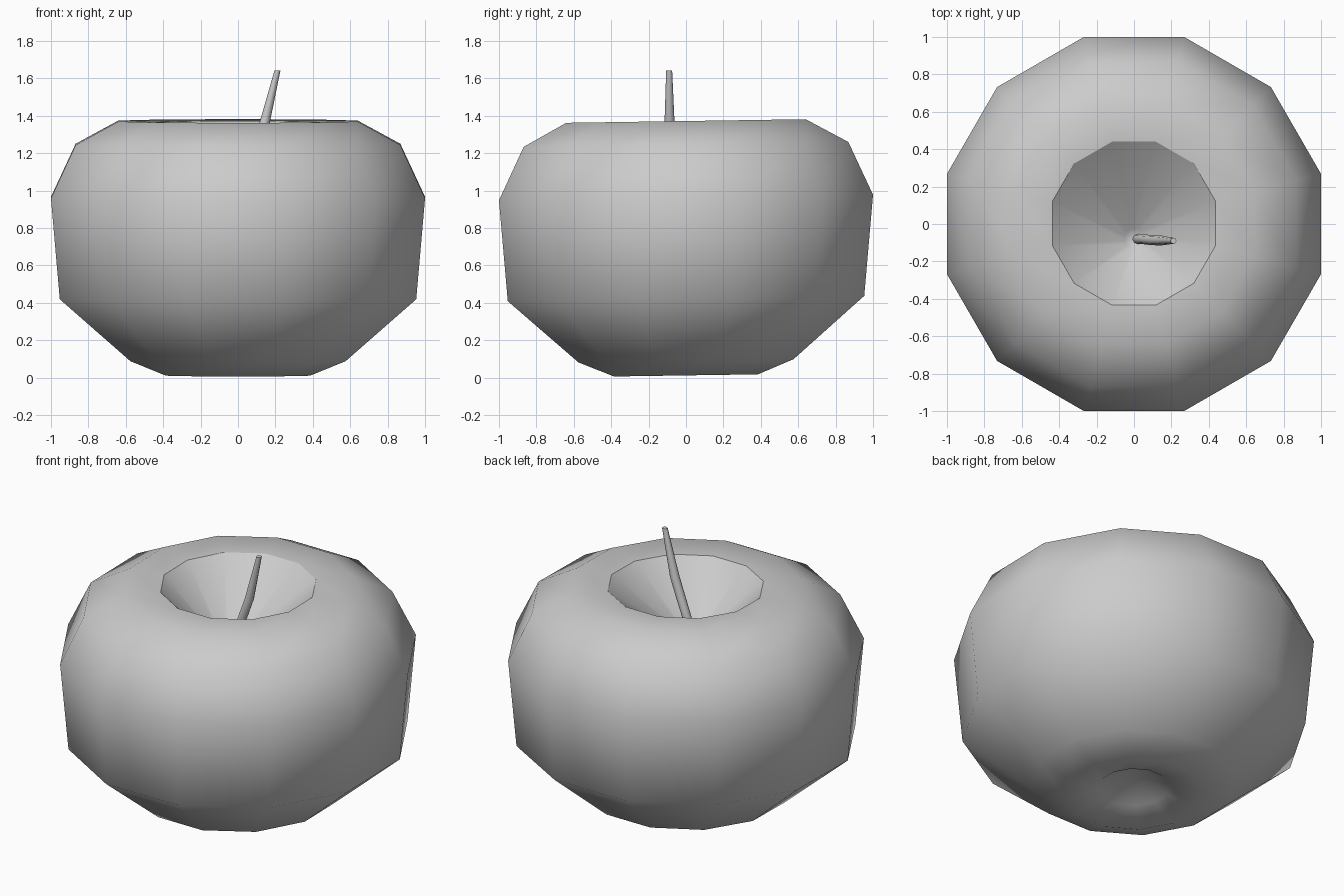
import bpy, bmesh, math
from mathutils import Vector

if "Cube" in bpy.data.objects:
    bpy.data.objects.remove(bpy.data.objects["Cube"])


def skin(name, rings, cap=False, sharp=()):
    """Join successive rings of points with quads (single-point rings become fans)."""
    bm = bmesh.new()
    loops = [[bm.verts.new(p) for p in ring] for ring in rings]
    for a, b in zip(loops, loops[1:]):
        n = max(len(a), len(b))
        for i in range(n):
            j = (i + 1) % n
            if len(a) == 1:
                bm.faces.new((a[0], b[j], b[i]))
            elif len(b) == 1:
                bm.faces.new((a[i], a[j], b[0]))
            else:
                bm.faces.new((a[i], a[j], b[j], b[i]))
    if cap:
        bm.faces.new(loops[0])
        bm.faces.new(loops[-1])
    bmesh.ops.recalc_face_normals(bm, faces=bm.faces)
    for f in bm.faces:
        f.smooth = len(f.verts) <= 4
    for k in sharp:
        for i, v in enumerate(loops[k]):
            e = bm.edges.get((v, loops[k][(i + 1) % len(loops[k])]))
            e.smooth = False
    mesh = bpy.data.meshes.new(name)
    bm.to_mesh(mesh)
    bm.free()
    obj = bpy.data.objects.new(name, mesh)
    bpy.context.collection.objects.link(obj)
    return obj


# Fruit body: 12-sided lathe, flats facing the axes, leaning slightly to the front
SIDES = 12
LEAN = 0.015
# half-width across flats, height, y offset
profile = [(0, 0.20, 0), (0.20, 0.06, 0), (0.385, 0.012, 0), (0.575, 0.09, 0),
           (0.953, 0.423, 0), (1.0, 0.963, 0), (0.868, 1.247, 0),
           (0.64, 1.372, 0), (0.437, 1.365, 0.003), (0.05, 1.02, -0.075),
           (0, 1.0, -0.08)]


def body_ring(half, z, oy):
    if half == 0:
        return [(0, oy, z)]
    r = half / math.cos(math.radians(15))
    pts = []
    for i in range(SIDES):
        a = math.radians(15 + 30 * i)
        y = r * math.sin(a) + oy
        pts.append((r * math.cos(a), y, z + LEAN * y))
    return pts


skin("fruit_body", [body_ring(*p) for p in profile], sharp=(8,))

# Stem: bent, tapering tube rising out of the hollow
path = [(0.015, -0.08, 0.98, 0.028), (0.05, -0.082, 1.12, 0.026),
        (0.098, -0.086, 1.24, 0.027), (0.142, -0.088, 1.36, 0.027),
        (0.211, -0.09, 1.643, 0.016)]
centres = [Vector(p[:3]) for p in path]
rings = []
for k, c in enumerate(centres):
    t = (centres[min(k + 1, len(path) - 1)] - centres[max(k - 1, 0)]).normalized()
    if k == len(path) - 1:
        t = Vector((0, 0, 1))
    u = Vector((0, 1, 0)).cross(t).normalized()
    v = t.cross(u)
    r = path[k][3]
    rings.append([c + r * (u * math.cos(i * math.tau / 8) + v * math.sin(i * math.tau / 8))
                  for i in range(8)])
skin("stem", rings, cap=True, sharp=(0, len(path) - 1))
